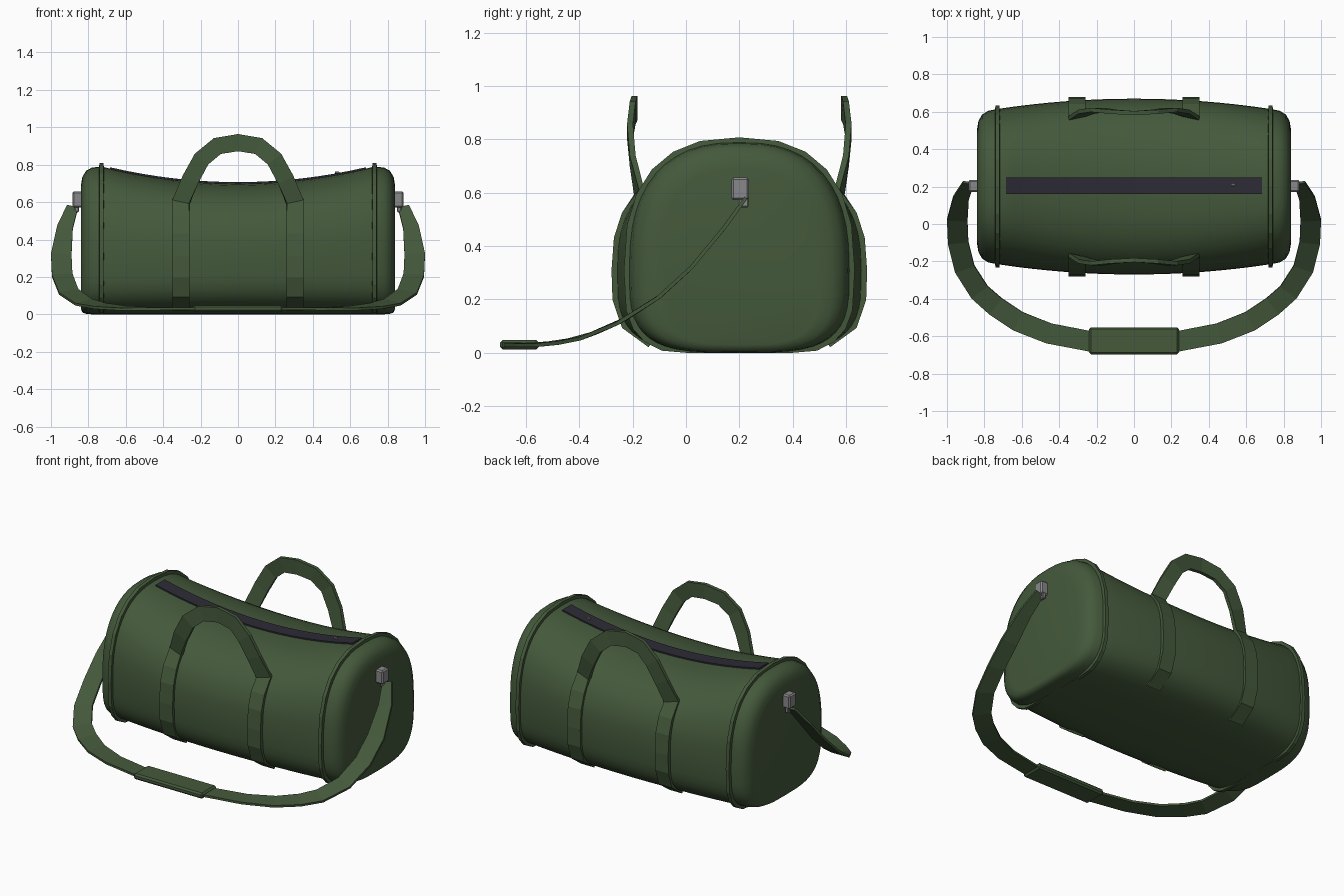
import bpy, bmesh, math
from mathutils import Vector

if "Cube" in bpy.data.objects:
    bpy.data.objects.remove(bpy.data.objects["Cube"])

CY = 0.2  # bag centre line in y


def material(name, rgb):
    m = bpy.data.materials.new(name)
    m.diffuse_color = (*rgb, 1)
    m.use_nodes = True
    m.node_tree.nodes["Principled BSDF"].inputs["Base Color"].default_value = m.diffuse_color
    return m


GREEN = material("olive canvas", (0.058, 0.100, 0.044))
DARK = material("dark zipper tape", (0.026, 0.024, 0.036))
METAL = material("grey metal", (0.25, 0.25, 0.26))


def finish(name, bm, mat, smooth=None):
    bmesh.ops.recalc_face_normals(bm, faces=bm.faces)
    me = bpy.data.meshes.new(name)
    bm.to_mesh(me)
    bm.free()
    me.materials.append(mat)
    ob = bpy.data.objects.new(name, me)
    bpy.context.collection.objects.link(ob)
    if smooth:
        bpy.ops.object.select_all(action='DESELECT')
        ob.select_set(True)
        bpy.context.view_layer.objects.active = ob
        bpy.ops.object.shade_smooth_by_angle(angle=math.radians(smooth))
    return ob


def loft(bm, rings, closed=False):
    """Skin equal-length rings of points, capping the ends if open."""
    vs = [[bm.verts.new(p) for p in r] for r in rings]
    n = len(vs[0])
    pairs = list(zip(vs, vs[1:])) + ([(vs[-1], vs[0])] if closed else [])
    for a, b in pairs:
        for i in range(n):
            j = (i + 1) % n
            bm.faces.new((a[i], a[j], b[j], b[i]))
    if not closed:
        bm.faces.new(vs[0])
        bm.faces.new(vs[-1])


def ribbon(name, pts, normals, widths, thick, mat):
    """Flat webbing along a path; normals face out of the webbing."""
    pts = [Vector(p) for p in pts]
    rings = []
    for i, p in enumerate(pts):
        t = (pts[min(i + 1, len(pts) - 1)] - pts[max(i - 1, 0)]).normalized()
        n = Vector(normals[i])
        n = (n - t * n.dot(t)).normalized()
        w = t.cross(n) * widths[i] / 2
        h = n * thick / 2
        rings.append([p - w - h, p + w - h, p + w + h, p - w + h])
    bm = bmesh.new()
    loft(bm, rings)
    return finish(name, bm, mat)


def box(name, centre, size, bevel, mat):
    bm = bmesh.new()
    bmesh.ops.create_cube(bm, size=1)
    for v in bm.verts:
        v.co = Vector(c + s * k for c, s, k in zip(centre, size, v.co))
    bmesh.ops.bevel(bm, geom=bm.edges[:], offset=bevel, segments=1, affect='EDGES')
    return finish(name, bm, mat)


# Bag shape: half width and height along the length, rounded D section
MID, N_UP, N_LOW = 0.31, 2.5, 3.5


def dims(x):
    k = (x / 0.73) ** 2
    return 0.47 - 0.055 * k, 0.70 + 0.09 * k


def section(x, w, top, bottom, count):
    out = []
    for i in range(count):
        a = 2 * math.pi * i / count
        c, s = math.cos(a), math.sin(a)
        e = 2 / (N_UP if s >= 0 else N_LOW)
        h = top - MID if s >= 0 else MID - bottom
        out.append(Vector((x, CY + w * math.copysign(abs(c) ** e, c),
                           max(0.0, MID + h * math.copysign(abs(s) ** e, s)))))
    return out


def half_width(x, z):
    w, top = dims(x)
    n, h = (N_UP, top - MID) if z > MID else (N_LOW, MID)
    return w * (1 - min(1, abs(z - MID) / h) ** n) ** (1 / n)


# Main body with rounded ends
ends = [(0.78, 0.405, 0.785, 0.0), (0.812, 0.385, 0.768, 0.003),
        (0.832, 0.35, 0.735, 0.01), (0.84, 0.30, 0.69, 0.03)]
rings = [section(-x, w, t, b, 48) for x, w, t, b in reversed(ends)]
rings += [section(x, *dims(x), 0, 48) for x in [0.73 * i / 8 for i in range(-8, 9)]]
rings += [section(x, w, t, b, 48) for x, w, t, b in ends]
bm = bmesh.new()
loft(bm, rings)
finish("bag_body", bm, GREEN, 50)

# Piping around both end seams
for side, tag in ((-1, "left"), (1, "right")):
    x, (w, top) = side * 0.73, dims(0.73)
    bm = bmesh.new()
    loft(bm, [section(x + dx, w + d, top + d, -d, 24)
              for dx, d in ((-0.014, -0.02), (-0.011, 0.018), (0.011, 0.018), (0.014, -0.02))],
         closed=True)
    finish(tag + "_piping", bm, GREEN)

# Zipper tape on the sagging top, with a small pull
xs = [-0.685 + 1.37 * i / 16 for i in range(17)]
ribbon("zipper_tape", [(x, CY + 0.005, dims(x)[1] + 0.001) for x in xs],
       [(0, 0, 1)] * 17, [0.088] * 17, 0.012, DARK)
box("zipper_pull", (0.53, 0.21, dims(0.53)[1] + 0.01), (0.025, 0.012, 0.012), 0.003, METAL)

# Carry handles: webbing up the side, over a loop and back down
for side, tag in ((-1, "front"), (1, "back")):
    half, norms = [], []
    for z in (0.03, 0.10, 0.20, 0.31, 0.43, 0.52, 0.60):
        y = half_width(0.305, z) + 0.008
        dy = (half_width(0.305, z + 0.01) - half_width(0.305, z - 0.01)) / 0.02
        half.append((0.305, CY + side * y, z))
        norms.append((0, side, -side * side * dy))
    for x, y, z in ((0.255, 0.40, 0.72), (0.195, 0.41, 0.83), (0.11, 0.40, 0.90)):
        half.append((x, CY + side * y, z))
        norms.append((0, side, 0))
    path = half + [(0, CY + side * 0.393, 0.918)] + [(-x, y, z) for x, y, z in reversed(half)]
    norms = norms + [(0, side, 0)] + norms[::-1]
    ribbon(tag + "_handle", path, norms, [0.092] * len(path), 0.022, GREEN)

# Shoulder strap sweeping forward to the ground, with end clips
right = [(0.885, 0.22, 0.575), (0.925, 0.14, 0.465), (0.945, 0.02, 0.32), (0.94, -0.10, 0.21),
         (0.905, -0.24, 0.12), (0.825, -0.365, 0.065), (0.74, -0.44, 0.045),
         (0.62, -0.52, 0.033), (0.455, -0.585, 0.03), (0.22, -0.63, 0.03)]
norms = []
for i in range(len(right)):
    a, b = right[max(i - 1, 0)], right[min(i + 1, len(right) - 1)]
    norms.append(Vector((0, a[2] - b[2], a[1] - b[1])) * 1.0)
norms = [Vector((0, -n.y, n.z)) for n in norms]
widths = [0.06, 0.085] + [0.11] * 8
ribbon("shoulder_strap", right + [(-x, y, z) for x, y, z in reversed(right)],
       norms + norms[::-1], widths + widths[::-1], 0.014, GREEN)
box("shoulder_pad", (0, -0.625, 0.03), (0.48, 0.145, 0.036), 0.01, GREEN)

for side, tag in ((-1, "left"), (1, "right")):
    box(tag + "_clip", (side * 0.857, 0.203, 0.615), (0.056, 0.066, 0.085), 0.008, METAL)
    box(tag + "_clip_tongue", (side * 0.862, 0.215, 0.57), (0.022, 0.04, 0.05), 0.005, METAL)
